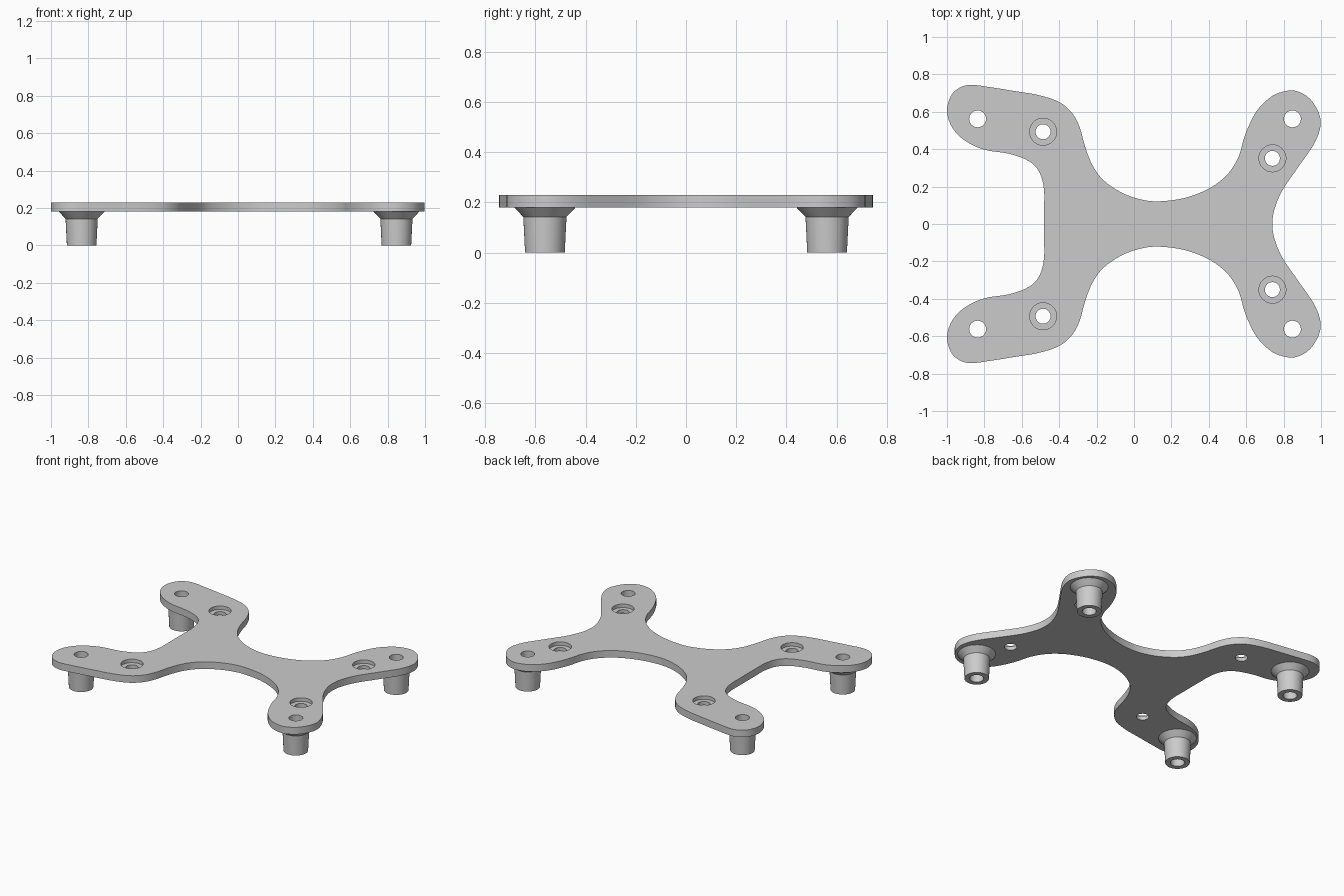
import bpy
import bmesh
from math import cos, sin, pi, radians
from mathutils import Vector
from mathutils.geometry import interpolate_bezier

cube = bpy.data.objects.get("Cube")
if cube:
    bpy.data.objects.remove(cube, do_unlink=True)

PLATE_BOTTOM, PLATE_TOP = 0.18, 0.23
BORE_FLOOR = 0.205
SEGMENTS = 48

# One grey material for the whole bracket
grey = bpy.data.materials.new("grey plastic")
grey.use_nodes = True
colour = (0.6, 0.6, 0.6, 1)
grey.diffuse_color = colour
grey.node_tree.nodes["Principled BSDF"].inputs["Base Color"].default_value = colour


def make_object(name, bm):
    bmesh.ops.recalc_face_normals(bm, faces=bm.faces)
    mesh = bpy.data.meshes.new(name)
    bm.to_mesh(mesh)
    bm.free()
    mesh.materials.append(grey)
    obj = bpy.data.objects.new(name, mesh)
    bpy.context.collection.objects.link(obj)
    return obj


def smooth(obj):
    bpy.ops.object.select_all(action="DESELECT")
    obj.select_set(True)
    bpy.context.view_layer.objects.active = obj
    bpy.ops.object.shade_smooth_by_angle(angle=radians(30))


def closed_spline(points, steps):
    """Smooth closed loop passing through every point."""
    loop = []
    count = len(points)
    for i in range(count):
        before, start, end, after = (points[(i + k) % count] for k in (-1, 0, 1, 2))
        loop += interpolate_bezier(start, start + (end - before) / 6,
                                   end - (after - start) / 6, end, steps + 1)[:-1]
    return loop


def lathe(name, profile, centre, capped=False):
    """Turn a (radius, height) profile around a vertical axis."""
    bm = bmesh.new()
    rings = []
    for radius, height in profile:
        rings.append([bm.verts.new((centre[0] + radius * cos(2 * pi * i / SEGMENTS),
                                    centre[1] + radius * sin(2 * pi * i / SEGMENTS),
                                    height)) for i in range(SEGMENTS)])
    for low, high in zip(rings, rings[1:]):
        for i in range(SEGMENTS):
            j = (i + 1) % SEGMENTS
            bm.faces.new((low[i], low[j], high[j], high[i]))
    if capped:
        bm.faces.new(rings[0])
        bm.faces.new(rings[-1])
    return make_object(name, bm)


# Back half of the plate outline, from the right-hand edge round to the left
half = [
    (-.48, 0), (-.48, .1), (-.482, .19), (-.505, .275), (-.56, .335), (-.665, .375),
    (-.8, .397), (-.9, .443), (-.97, .512), (-1, .6), (-.98, .683), (-.933, .728),
    (-.87, .744), (-.773, .732), (-.64, .711), (-.505, .688), (-.398, .651),
    (-.33, .592), (-.29, .516), (-.26, .41), (-.222, .314), (-.163, .234),
    (-.07, .17), (.03, .133), (.13, .121), (.27, .139), (.404, .191), (.5, .266),
    (.56, .362), (.595, .48), (.655, .603), (.73, .678), (.794, .707), (.864, .712),
    (.938, .672), (.987, .596), (.997, .523), (.965, .432), (.885, .314),
    (.794, .181), (.751, .078), (.74, 0),
]
mirrored = [(x, -y) for x, y in reversed(half[1:-1])]
outline = closed_spline([Vector((x, y, PLATE_BOTTOM)) for x, y in half + mirrored], 4)

# Plate: the outline extruded upward
bm = bmesh.new()
base = bm.faces.new([bm.verts.new(p) for p in outline])
top = bmesh.ops.extrude_face_region(bm, geom=[base], use_keep_orig=True)["geom"]
bmesh.ops.translate(bm, vec=(0, 0, PLATE_TOP - PLATE_BOTTOM),
                    verts=[v for v in top if isinstance(v, bmesh.types.BMVert)])
plate = make_object("plate", bm)

# Positions on the back half; each repeats on the front half
post_spots = {"right": (-0.836, 0.562), "left": (0.847, 0.562)}
screw_spots = {"right": (-0.486, 0.493), "left": (0.74, 0.351)}
HOLE = 0.045
below, above = PLATE_BOTTOM - 0.03, PLATE_TOP + 0.03
hole_profile = [(HOLE, below), (HOLE, above)]
screw_profile = [(0.04, below), (0.04, BORE_FLOOR), (0.072, BORE_FLOOR), (0.072, above)]
post_profile = [(HOLE, PLATE_BOTTOM), (HOLE, 0), (0.079, 0), (0.086, 0.142),
                (0.122, PLATE_BOTTOM)]

# Hollow tapered posts with flared tops, plus cutters for every hole
cutters = []
for end, sign in (("back", 1), ("front", -1)):
    for side, (x, y) in post_spots.items():
        smooth(lathe(f"{end}_{side}_post", post_profile, (x, y * sign)))
        cutters.append(lathe("post_hole_cutter", hole_profile, (x, y * sign), True))
    for x, y in screw_spots.values():
        cutters.append(lathe("screw_hole_cutter", screw_profile, (x, y * sign), True))

# Cut the holes and counterbores, then discard the cutters
for cutter in cutters:
    cutter.hide_render = True
    cut = plate.modifiers.new("hole", "BOOLEAN")
    cut.operation = "DIFFERENCE"
    cut.solver = "EXACT"
    cut.object = cutter
bpy.context.view_layer.update()
evaluated = plate.evaluated_get(bpy.context.evaluated_depsgraph_get())
cut_mesh = bpy.data.meshes.new_from_object(evaluated)
plate.modifiers.clear()
plate.data = cut_mesh
cut_mesh.name = "plate"
for cutter in cutters:
    bpy.data.objects.remove(cutter, do_unlink=True)
smooth(plate)
